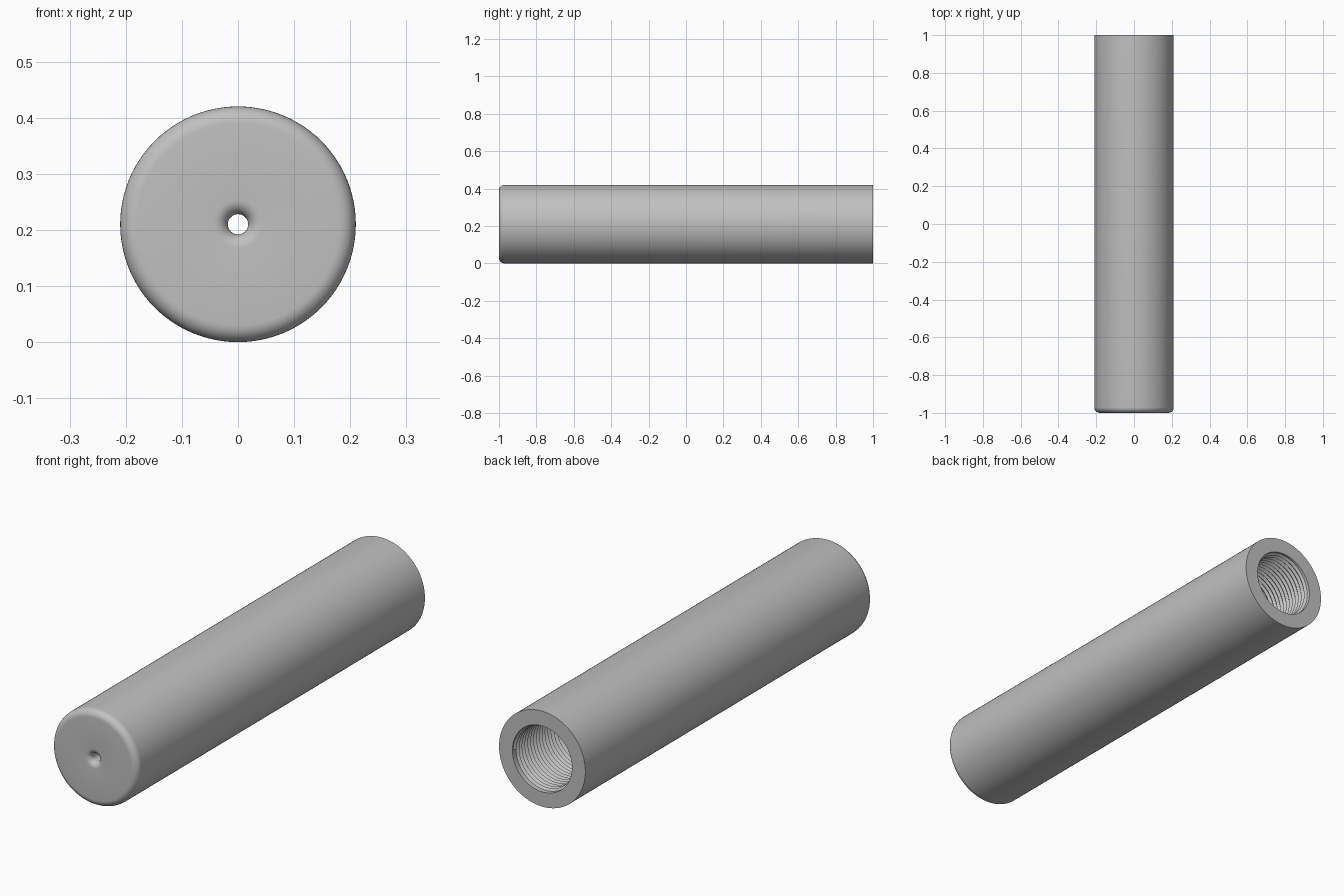
import bpy, bmesh, math
from mathutils import Vector

cube = bpy.data.objects.get("Cube")
if cube:
    bpy.data.objects.remove(cube, do_unlink=True)

R, HALF = 0.21, 1.0            # outer radius, half length
SIDES = 96
BORE, CREST, PITCH, TURNS = 0.145, 0.136, 0.02, 30
THREAD_START, FLOOR = 0.985, -0.9

steel = bpy.data.materials.new("grey_steel")
steel.use_nodes = True
GREY = (0.53, 0.53, 0.53, 1)
steel.diffuse_color = GREY
bsdf = steel.node_tree.nodes["Principled BSDF"]
bsdf.inputs["Base Color"].default_value = GREY


def arc(r, y, radius, start, end, steps=8):
    """Rounded corner in the (radius, y) profile plane."""
    angles = [math.radians(start + (end - start) * i / steps) for i in range(steps + 1)]
    return [(r + radius * math.cos(a), y + radius * math.sin(a)) for a in angles]


def column(bm, profile, angle):
    c, s = math.cos(angle), math.sin(angle)
    return [bm.verts.new(Vector((r * c, y, R + r * s))) for r, y in profile]


def finish(bm, name):
    bmesh.ops.recalc_face_normals(bm, faces=bm.faces)
    mesh = bpy.data.meshes.new(name)
    bm.to_mesh(mesh)
    bm.free()
    mesh.materials.append(steel)
    obj = bpy.data.objects.new(name, mesh)
    bpy.context.collection.objects.link(obj)
    bpy.ops.object.select_all(action="DESELECT")
    obj.select_set(True)
    bpy.context.view_layer.objects.active = obj
    bpy.ops.object.shade_smooth_by_angle(angle=math.radians(35))


# Whole body is one lathed profile, closed along the bore by a helical thread
outer = [(BORE, HALF), (R, HALF)]
outer += arc(R - 0.03, -HALF + 0.03, 0.03, 0, -90)        # rounded front rim
outer += arc(0.043, -HALF + 0.025, 0.025, -90, -180)      # flared front hole
outer += [(0.018, FLOOR), (CREST, FLOOR)]                 # small hole, bore floor

bm = bmesh.new()
columns = []
for i in range(SIDES):
    turn = i / SIDES
    thread = [(CREST if k % 2 else BORE, THREAD_START - PITCH * (k / 2 + turn - 0.5))
              for k in range(2 * TURNS)]
    # list runs from the bore floor up the thread, kept separate from the shell
    columns.append((column(bm, outer, turn * math.tau), column(bm, thread, turn * math.tau)))

for i in range(SIDES):
    shell_a, thread_a = columns[i]
    shell_b, thread_b = columns[(i + 1) % SIDES]
    skip = 2 if i == SIDES - 1 else 0                     # helix seam: one pitch on
    for k in range(len(outer) - 1):
        bm.faces.new((shell_a[k], shell_a[k + 1], shell_b[k + 1], shell_b[k]))
    for k in range(2 * TURNS - 1 - skip):
        bm.faces.new((thread_a[k], thread_a[k + 1], thread_b[k + 1 + skip], thread_b[k + skip]))
    # lead-in at the mouth and plain bore behind the thread
    bm.faces.new([shell_a[0], thread_a[0]] + thread_b[:skip + 1][::-1] + [shell_b[0]])
    bm.faces.new([shell_a[-1]] + thread_a[len(thread_a) - 1 - skip:][::-1]
                 + [thread_b[-1], shell_b[-1]])

finish(bm, "threaded_tube")
